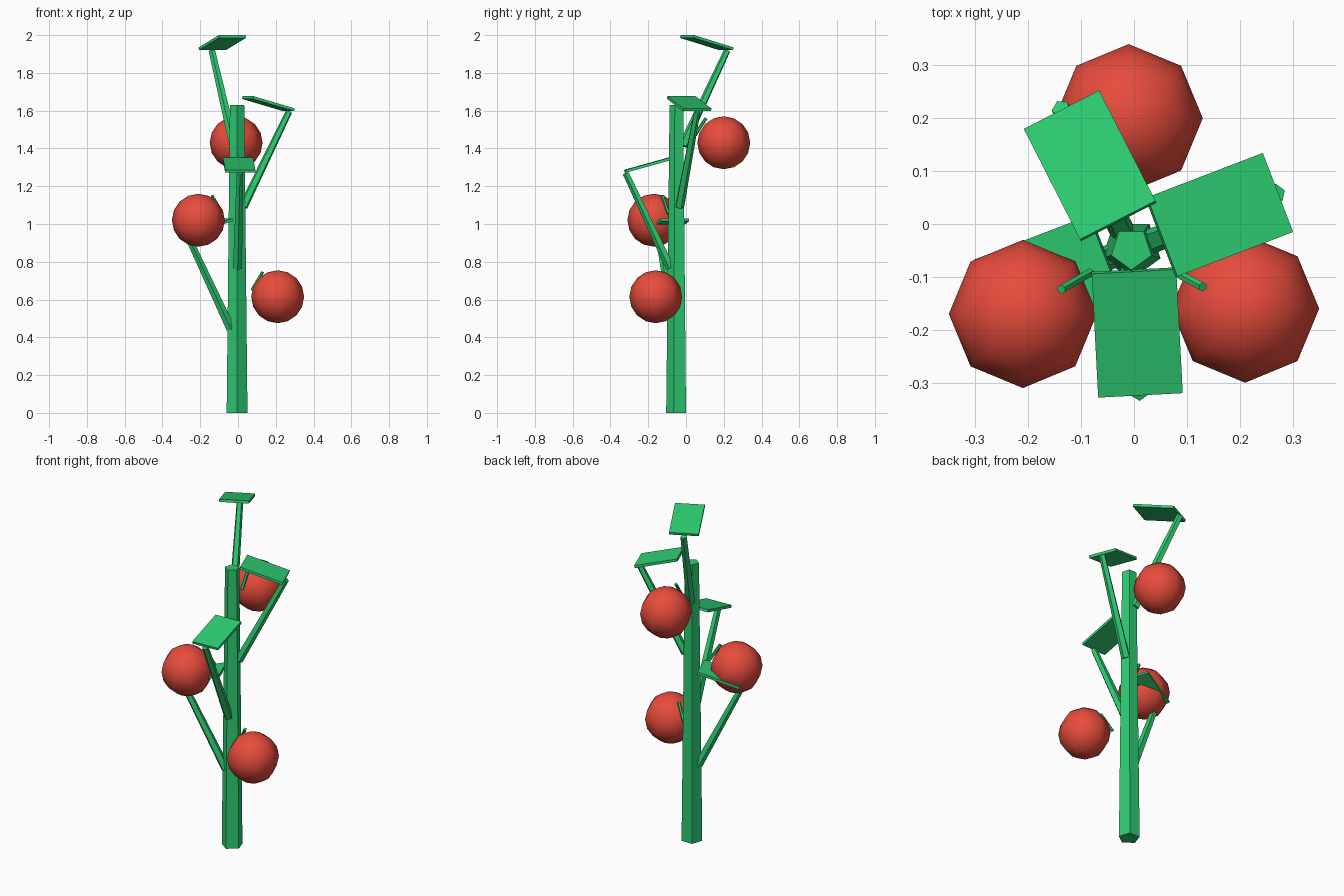
import bpy, bmesh
from math import radians, cos, sin, pi, asin
from mathutils import Vector, Matrix

if "Cube" in bpy.data.objects:
    bpy.data.objects.remove(bpy.data.objects["Cube"])


def material(name, rgb):
    m = bpy.data.materials.new(name)
    m.diffuse_color = (*rgb, 1)
    m.use_nodes = True
    m.node_tree.nodes["Principled BSDF"].inputs["Base Color"].default_value = m.diffuse_color
    return m


GREEN = material("leaf_green", (0.027, 0.60, 0.165))
RED = material("fruit_red", (0.80, 0.072, 0.045))
AXIS = Vector((-0.005, -0.047, 0))


def finish(name, bm, mat):
    bmesh.ops.recalc_face_normals(bm, faces=bm.faces)
    me = bpy.data.meshes.new(name)
    bm.to_mesh(me)
    bm.free()
    me.materials.append(mat)
    ob = bpy.data.objects.new(name, me)
    bpy.context.collection.objects.link(ob)
    return ob


def rod(name, a, b, ra, rb, out, sides=5):
    """Tapered rod from a to b with one corner facing 'out'."""
    a, b, out = Vector(a), Vector(b), Vector(out)
    z = (b - a).normalized()
    x = (out - z * out.dot(z)).normalized()
    y = z.cross(x)
    bm = bmesh.new()
    rings = []
    for p, r in ((a, ra), (b, rb)):
        rings.append([bm.verts.new(p + (x * cos(t) + y * sin(t)) * r)
                      for t in (2 * pi * i / sides for i in range(sides))])
    for i in range(sides):
        j = (i + 1) % sides
        bm.faces.new((rings[0][i], rings[0][j], rings[1][j], rings[1][i]))
    bm.faces.new(rings[0])
    bm.faces.new(rings[1])
    return finish(name, bm, GREEN)


def direction(deg):
    return Vector((cos(radians(deg)), sin(radians(deg)), 0))


# Main stem
rod("main_stem", AXIS, AXIS + Vector((0, 0, 1.63)), 0.058, 0.04, (0, -1, 0))

# Branches, each carrying a flat leaf that leans back towards the stem
# (angle, leaf centre x, y, z, branch tip x, y)
leaves = [
    (201, -0.164, -0.100, 0.990, -0.272, -0.145),
    (-87, 0.006, -0.205, 1.312, 0.010, -0.318),
    (21, 0.161, 0.017, 1.637, 0.270, 0.058),
    (117, -0.083, 0.110, 1.960, -0.138, 0.218),
]
for i, (ang, x, y, z, tx, ty) in enumerate(leaves, 1):
    d = direction(ang)
    base = AXIS + d * 0.035 + Vector((0, 0, z - 0.545))
    rod(f"branch_{i}", base, (tx, ty, z - 0.042), 0.025, 0.018, d)
    bm = bmesh.new()
    bmesh.ops.create_cube(bm, size=1, matrix=(
        Matrix.Translation((x, y, z))
        @ Matrix.Rotation(radians(ang), 4, 'Z')
        @ Matrix.Rotation(asin(0.065 / 0.243), 4, 'Y')
        @ Matrix.Diagonal((0.243, 0.16, 0.015, 1))))
    finish(f"leaf_{i}", bm, GREEN)

# Round fruits, each with a short stalk on the stem side
fruits = [(-28, 0.21, -0.16, 0.615), (210, -0.21, -0.17, 1.02),
          (91, -0.01, 0.20, 1.43)]
for i, (ang, x, y, z) in enumerate(fruits, 1):
    d = direction(ang)
    up = Vector((0, 0, 1))
    rod(f"fruit_stalk_{i}", AXIS + d * 0.09 + up * (z + 0.035),
        AXIS + d * 0.153 + up * (z + 0.13), 0.009, 0.009, d, 6)
    bm = bmesh.new()
    bmesh.ops.create_uvsphere(bm, u_segments=8, v_segments=8, radius=0.14,
                              matrix=Matrix.Translation((x, y, z)))
    ob = finish(f"fruit_{i}", bm, RED)
    for p in ob.data.polygons:
        p.use_smooth = True
